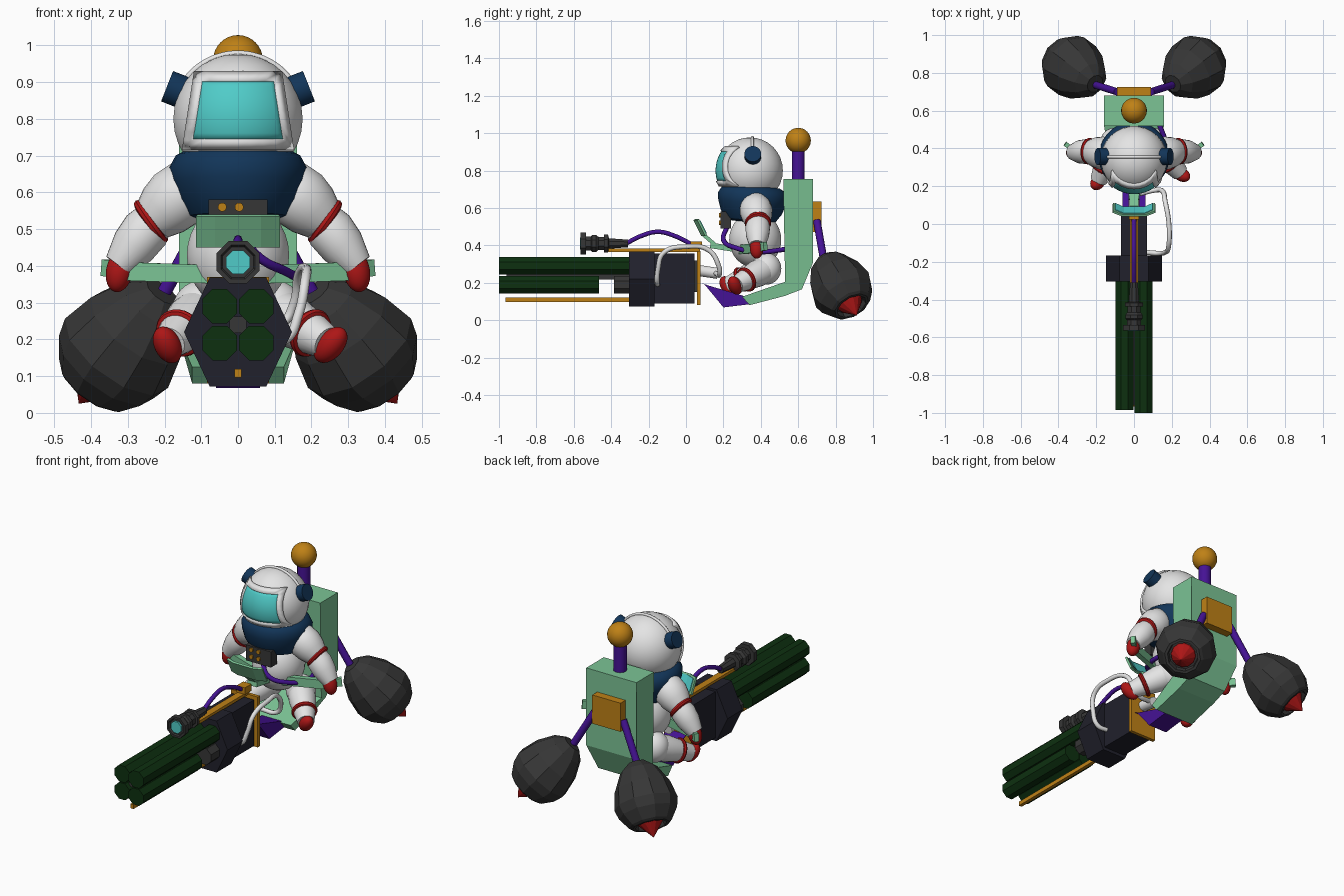
import bpy, bmesh
from math import sin, cos, pi, sqrt
from mathutils import Vector as V

cube = bpy.data.objects.get("Cube")
if cube:
    bpy.data.objects.remove(cube)


def material(name, *rgb):
    m = bpy.data.materials.new(name)
    m.use_nodes = True
    m.diffuse_color = (*rgb, 1)
    m.node_tree.nodes["Principled BSDF"].inputs["Base Color"].default_value = (*rgb, 1)
    return m


WHITE = material("suit white", .78, .78, .78)
NAVY = material("navy", .006, .036, .1)
RED = material("red", .42, .008, .008)
CYAN = material("cyan glass", .08, .6, .58)
MINT = material("mint green", .2, .55, .3)
ORANGE = material("orange", .52, .22, .008)
PURPLE = material("purple", .06, .006, .3)
GREY = material("dark grey", .037, .037, .037)
STEEL = material("gun steel", .015, .015, .025)
FOREST = material("forest green", .004, .03, .005)


def finish(name, bm, mat, smooth=False, solid=0):
    me = bpy.data.meshes.new(name)
    bm.to_mesh(me)
    bm.free()
    ob = bpy.data.objects.new(name, me)
    bpy.context.collection.objects.link(ob)
    me.materials.append(mat)
    if solid:
        mod = ob.modifiers.new("thickness", "SOLIDIFY")
        mod.thickness = solid
        mod.offset = -1
    if smooth:
        bpy.ops.object.select_all(action="DESELECT")
        ob.select_set(True)
        bpy.context.view_layer.objects.active = ob
        bpy.ops.object.shade_smooth_by_angle(angle=.7)
    return ob


def lathe(name, p0, p1, profile, mat, seg=24, smooth=True):
    """Turn (radius, fraction) pairs about the line from p0 to p1."""
    axis = V(p1) - V(p0)
    bm = bmesh.new()
    rings = []
    for r, t in profile:
        rings.append([bm.verts.new((r * cos(2 * pi * (k + .5) / seg), r * sin(2 * pi * (k + .5) / seg),
                                    t * axis.length)) for k in range(seg)])
    for a, b in zip(rings, rings[1:]):
        for k in range(seg):
            n = (k + 1) % seg
            bm.faces.new((a[k], a[n], b[n], b[k]))
    bm.faces.new(rings[0][::-1])
    bm.faces.new(rings[-1])
    bmesh.ops.remove_doubles(bm, verts=bm.verts, dist=.0001)
    bmesh.ops.rotate(bm, verts=bm.verts, matrix=axis.to_track_quat("Z", "Y").to_matrix())
    bmesh.ops.translate(bm, verts=bm.verts, vec=p0)
    return finish(name, bm, mat, smooth)


def rod(name, p0, p1, r, mat, seg=16, smooth=True):
    return lathe(name, p0, p1, [(r, 0), (r, 1)], mat, seg, smooth)


def blob(name, c, half, r, mat):
    prof = [(max(r * sin(pi * i / 16), .0005), .5 - .5 * cos(pi * i / 16)) for i in range(17)]
    return lathe(name, V(c) - V(half), V(c) + V(half), prof, mat, 28)


def ring(name, c, axis, R, r, mat):
    a = V(axis).normalized() * r
    prof = [(R + r * sin(2 * pi * i / 8), .5 - .5 * cos(2 * pi * i / 8)) for i in range(5)]
    return lathe(name, V(c) - a, V(c) + a, prof, mat, 28)


def prism(name, pts, lo, hi, mat, along="x"):
    """Extrude (y, z) points along x, or (x, z) points along y."""
    place = (lambda a, b, d: (d, a, b)) if along == "x" else (lambda a, b, d: (a, d, b))
    bm = bmesh.new()
    f = bm.faces.new([bm.verts.new(place(a, b, lo)) for a, b in pts])
    out = bmesh.ops.extrude_face_region(bm, geom=[f])["geom"]
    bmesh.ops.translate(bm, verts=[v for v in out if isinstance(v, bmesh.types.BMVert)],
                        vec=place(0, 0, hi - lo))
    bmesh.ops.recalc_face_normals(bm, faces=bm.faces)
    return finish(name, bm, mat)


def box(name, w, y0, y1, z0, z1, mat):
    return prism(name, [(y0, z0), (y1, z0), (y1, z1), (y0, z1)], -w, w, mat)


def beam(name, p0, p1, w, h, mat):
    d = V(p1) - V(p0)
    bm = bmesh.new()
    bmesh.ops.create_cube(bm, size=1)
    bmesh.ops.scale(bm, verts=bm.verts, vec=(w, d.length, h))
    bmesh.ops.rotate(bm, verts=bm.verts, matrix=d.to_track_quat("Y", "Z").to_matrix())
    bmesh.ops.translate(bm, verts=bm.verts, vec=(V(p0) + V(p1)) / 2)
    return finish(name, bm, mat)


def hose(name, pts, r, mat):
    cu = bpy.data.curves.new(name, "CURVE")
    cu.dimensions = "3D"
    cu.bevel_depth, cu.bevel_resolution, cu.resolution_u = r, 2, 8
    cu.use_fill_caps = True
    sp = cu.splines.new("BEZIER")
    sp.bezier_points.add(len(pts) - 1)
    for bp, p in zip(sp.bezier_points, pts):
        bp.co = p
        bp.handle_left_type = bp.handle_right_type = "AUTO"
    cu.materials.append(mat)
    ob = bpy.data.objects.new(name, cu)
    bpy.context.collection.objects.link(ob)


def sheet(name, rows, mat, solid, smooth=False):
    bm = bmesh.new()
    g = [[bm.verts.new(p) for p in row] for row in rows]
    for a, b in zip(g, g[1:]):
        for i in range(len(a) - 1):
            bm.faces.new((a[i], a[i + 1], b[i + 1], b[i]))
    bmesh.ops.remove_doubles(bm, verts=bm.verts, dist=.0001)
    return finish(name, bm, mat, smooth, solid)


# Helmet, visor and raised visor frame
HY, HZ = .342, .8
blob("helmet", (0, HY, HZ), (0, 0, .177), .177, WHITE)


def on_helmet(x, z, R):
    return (x, HY - sqrt(max(R * R - x * x - (z - HZ) ** 2, .001)), z)


def outline(wb, zb, wt, zt, R, n=8):
    c = [(-wb, zb), (wb, zb), (wt, zt), (-wt, zt)]
    return [on_helmet(a[0] + (b[0] - a[0]) * i / n, a[1] + (b[1] - a[1]) * i / n, R)
            for a, b in zip(c, c[1:] + c[:1]) for i in range(n)] + [on_helmet(-wb, zb, R)]


sheet("visor", [[on_helmet((i / 6 - 1) * (.132 - .027 * j / 8), .74 + .17 * j / 8, .184)
                 for i in range(13)] for j in range(9)], CYAN, .012, True)
sheet("visor_frame", [outline(.153, .715, .12, .93, .187), outline(.128, .742, .102, .907, .191)],
      WHITE, .018, True)
hose("helmet_band", [(.178 * cos(a), .355, HZ + .178 * sin(a)) for a in [.45 + .28 * i for i in range(9)]],
     .008, WHITE)

# Torso, vest and chest pack
blob("torso", (0, .37, .43), (0, 0, .15), .14, WHITE)
lathe("vest", (0, .345, .525), (0, .36, .715),
      [(.1, 0), (.135, .05), (.165, .28), (.182, .55), (.187, .75), (.17, .92), (.14, 1)], NAVY, 32)
box("chest_pack", .08, .185, .24, .49, .58, GREY)
for i, x in enumerate((-.043, .003)):
    for j, z in enumerate((.52, .56)):
        rod(f"pack_button_{i}{j}", (x, .177, z), (x, .19, z), .012, ORANGE, 12)

# Ears, arms and legs, one side at a time
for s, side in ((1, "left"), (-1, "right")):
    rod(side + "_earpiece", (s * .14, .357, .868), (s * .193, .357, .889), .045, NAVY, 20)
    lathe(side + "_upper_arm", (s * .1, .365, .645), (s * .237, .385, .52),
          [(.04, 0), (.08, .2), (.088, .5), (.08, .75), (.06, 1)], WHITE)
    ring(side + "_arm_band", (s * .237, .385, .52), (s * .8, .05, -.57), .058, .013, RED)
    lathe(side + "_forearm", (s * .225, .385, .53), (s * .325, .38, .4),
          [(.055, 0), (.066, .25), (.062, .6), (.042, 1)], WHITE)
    blob(side + "_hand", (s * .322, .378, .387), (s * -.012, 0, .058), .037, RED)
    foot = V((.252, .262, .185)) if s > 0 else V((-.192, .22, .185))
    hip = V((s * .1, .43, .275))
    d = foot - hip
    blob(side + "_hip", hip, (0, 0, .085), .08, WHITE)
    lathe(side + "_leg", hip, foot, [(.07, 0), (.072, .3), (.058, .65), (.045, .95)], WHITE)
    ring(side + "_leg_band", hip + d * .64, d, .057, .012, RED)
    blob(side + "_foot", foot, (.036, -.02, .042) if s > 0 else (-.022, -.025, .045), .036, RED)

    # Thruster pod, nozzle and strut
    c, a = V((s * .31, .82, .19)), V((s * .545, .41, -.73)).normalized()
    lathe(side + "_thruster", c - a * .19, c + a * .16,
          [(.05, 0), (.1, .12), (.148, .38), (.17, .65), (.155, .8), (.115, .97), (.1, 1),
           (.085, 1), (.08, .92)], GREY, 10, False)
    lathe(side + "_nozzle", c + a * .12, c + a * .225, [(.07, 0), (.066, .25), (.001, 1)], RED, 12, False)
    rod(side + "_strut", (s * .09, .7, .53), (s * .2, .735, .33), .02, PURPLE, 10)

    # Handlebar half
    beam(side + "_handlebar", (0, .27, .375), (s * .3, .37, .385), .03, .05, MINT)
    beam(side + "_bar_tip", (s * .28, .36, .385), (s * .365, .425, .395), .025, .045, MINT)

# Seat with tall back box, tapered at the base
seat = prism("seat", [(.52, .755), (.68, .755), (.68, .31), (.62, .165), (.53, .13), (.34, .08),
                      (.3, .125), (.53, .205)], -.16, .16, MINT)
for v in seat.data.vertices:
    if v.co.z < .18:
        v.co.x *= .78
box("back_plate", .09, .675, .725, .47, .635, ORANGE)
rod("antenna_post", (0, .6, .75), (0, .6, .91), .035, PURPLE)
blob("antenna_ball", (0, .6, .96), (0, 0, .068), .068, ORANGE)

# Dashboard with screen facing the rider
def dash(w, dy, z0, z1):
    return [[(x * w, y + dy + (.54 - z) * .5, z) for x, y in ((.11, .07), (.06, .05), (-.06, .05), (-.11, .07))]
            for z in (z0, z1)]


sheet("dashboard", dash(1, 0, .455, .54), MINT, .012)
sheet("screen", dash(.9, .004, .465, .533), CYAN, .004)
beam("dashboard_stem", (0, .09, .46), (0, .17, .39), .05, .02, MINT)
beam("handlebar_stem", (0, .13, .4), (0, .29, .375), .06, .03, MINT)
hose("lap_hose", [(0, .22, .5), (.05, .2, .43), (.13, .27, .385), (.17, .4, .365), (.13, .54, .38)], .013, PURPLE)

# Coupling between seat and gun
prism("coupling", [(.08, .2), (.12, .185), (.34, .12), (.34, .085), (.2, .068), (.1, .19)], -.06, .06, PURPLE)
rod("coupling_joint", (0, .07, .265), (0, .17, .25), .03, WHITE)

# Gun body, rails and plates
prism("hex_housing", [(-.147, .22), (-.077, .368), (.077, .368), (.147, .22), (.077, .072), (-.077, .072)],
      -.305, -.168, STEEL, "y")
box("receiver", .07, -.17, .045, .09, .355, STEEL)
box("rear_plate", .085, .058, .078, .08, .37, ORANGE)
box("plate_mount", .04, .04, .06, .15, .32, GREY)
box("top_rail", .02, -.42, .075, .365, .382, ORANGE)
box("rail_sight", .026, .025, .085, .38, .42, ORANGE)
box("lower_rail", .01, -.965, -.3, .096, .12, ORANGE)

# Four octagonal barrels around a core
for s, side in ((1, "left"), (-1, "right")):
    x = s * .05
    for z, level, back in ((.29, "upper", -.3), (.19, "lower", -.465)):
        front = -1 if s > 0 else -.985
        rod(f"{side}_{level}_barrel", (x, front, z), (x, back, z), .051, FOREST, 8, False)
    rod(side + "_barrel_socket", (x, -.385, .19), (x, -.3, .19), .051, GREY, 8, False)
rod("barrel_core", (0, -.96, .24), (0, -.3, .24), .032, GREY, 4, False)

# Lamp with its cable, and the feed hose
lathe("lamp", (0, -.565, .41), (0, -.31, .41),
      [(.045, .04), (.05, 0), (.063, 0), (.063, .12), (.04, .12), (.04, .22), (.05, .25), (.05, .33), (.038, .38),
       (.038, .5), (.052, .5), (.052, .58), (.03, .6), (.022, 1)], GREY, 8, False)
rod("lamp_lens", (0, -.566, .41), (0, -.55, .41), .035, CYAN, 8, False)
hose("lamp_cable", [(0, -.32, .41), (0, -.24, .45), (0, -.15, .472), (0, -.06, .45), (0, .04, .4)], .012, PURPLE)
hose("feed_hose", [(.06, -.15, .19), (.13, -.155, .2), (.165, -.15, .27), (.183, -.12, .36), (.185, 0, .393),
                   (.165, .12, .375), (.15, .175, .29), (.12, .18, .245), (.03, .16, .25)], .013, WHITE)
